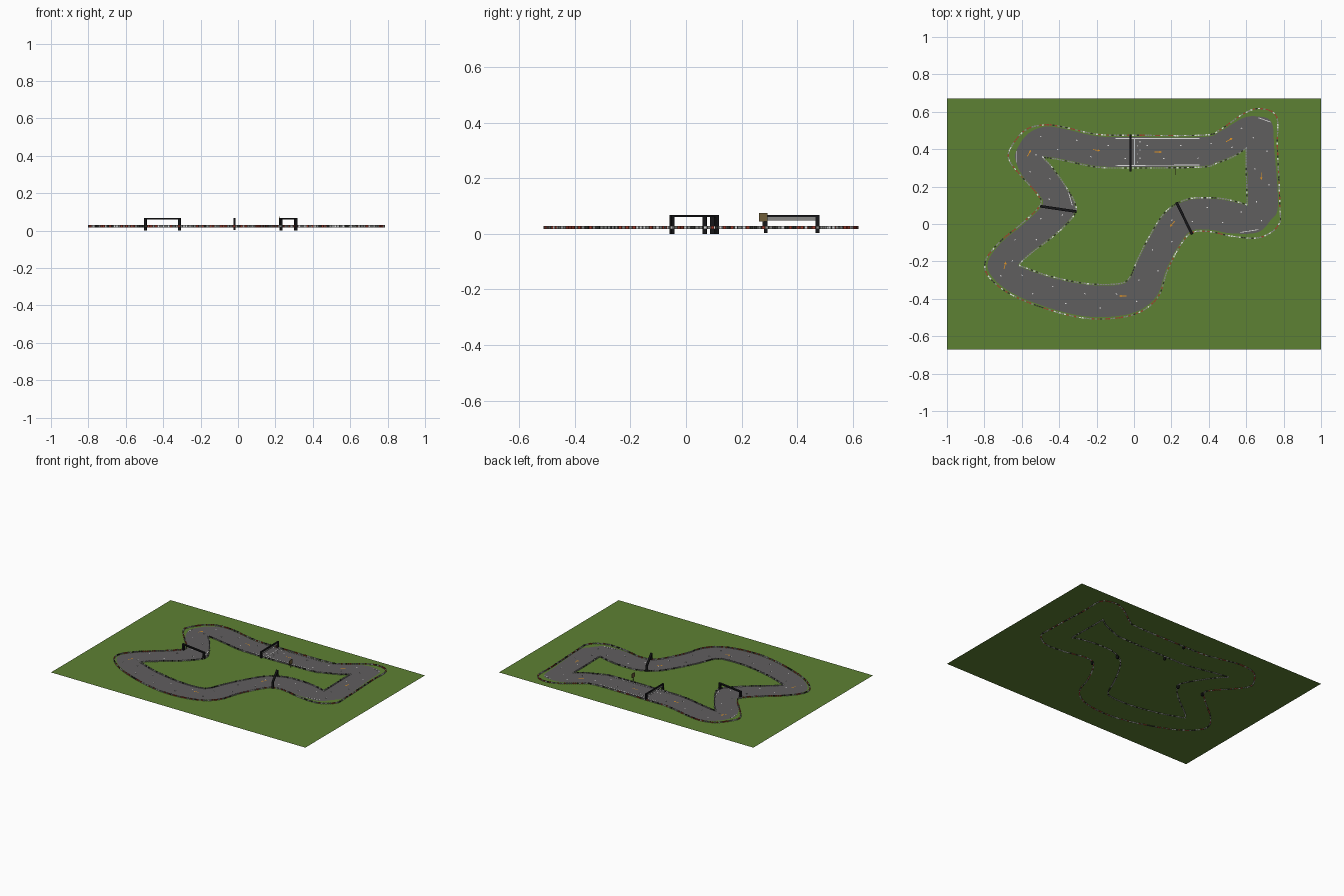
import bpy, bmesh, math, random
from mathutils import Vector, Matrix

random.seed(4)
cube = bpy.data.objects.get("Cube")
if cube:
    bpy.data.objects.remove(cube)

GROUND, ROAD, PAINT = 0.022, 0.0245, 0.026


def material(name, rgb):
    m = bpy.data.materials.new(name)
    m.use_nodes = True
    m.diffuse_color = (*rgb, 1)
    m.node_tree.nodes["Principled BSDF"].inputs["Base Color"].default_value = (*rgb, 1)
    return m


grass = material("grass green", (0.11, 0.22, 0.033))
asphalt = material("asphalt grey", (0.118, 0.112, 0.114))
black = material("gate black", (0.008, 0.008, 0.009))
white = material("paint white", (0.75, 0.75, 0.75))
grey = material("barrier grey", (0.25, 0.25, 0.24))
red = material("kerb red", (0.35, 0.05, 0.03))
dark = material("tyre dark", (0.03, 0.03, 0.025))
orange = material("arrow orange", (0.75, 0.3, 0.02))
brown = material("sign brown", (0.16, 0.11, 0.04))


def make(name, bm, *mats):
    mesh = bpy.data.meshes.new(name)
    bm.to_mesh(mesh)
    bm.free()
    for m in mats:
        mesh.materials.append(m)
    ob = bpy.data.objects.new(name, mesh)
    bpy.context.collection.objects.link(ob)
    return ob


def add_box(bm, centre, size, angle=0, mat=0):
    """Box of the given size, turned about z."""
    m = (Matrix.Translation(centre) @ Matrix.Rotation(angle, 4, "Z")
         @ Matrix.Diagonal((*size, 1)))
    verts = bmesh.ops.create_cube(bm, size=1, matrix=m)["verts"]
    for f in {f for v in verts for f in v.link_faces}:
        f.material_index = mat


def add_plate(bm, points, z):
    bm.faces.new([bm.verts.new((x, y, z)) for x, y in points])


def smooth(points, steps=5):
    """Closed Catmull-Rom curve through the points."""
    out, n = [], len(points)
    for k in range(n):
        a, b, c, d = (points[(k + j) % n] for j in (-1, 0, 1, 2))
        for s in range(steps):
            t = s / steps
            out.append(0.5 * (2 * b + (c - a) * t + (2 * a - 5 * b + 4 * c - d) * t ** 2
                              + (3 * b - a - 3 * c + d) * t ** 3))
    return out


def walk(path, step):
    """Points and headings at even spacing along a closed path."""
    gap = 0
    for a, b in zip(path, path[1:] + path[:1]):
        length = (b - a).length
        if length < 1e-5:
            continue
        d = (b - a) / length
        while gap < length:
            yield a + d * gap, math.atan2(d.y, d.x)
            gap += step
        gap -= length


# Outer and inner road edge at each station, clockwise from the start gate
stations = [
    (-.02, .465, -.02, .305), (.37, .465, .36, .31), (.46, .495, .44, .33),
    (.58, .565, .54, .37), (.66, .575, .6, .41), (.735, .545, .605, .405),
    (.75, .4, .605, .3), (.77, .1, .61, .12), (.73, .02, .605, .1),
    (.66, -.045, .6, .1), (.52, -.05, .5, .125), (.4, -.03, .4, .135),
    (.3, -.04, .28, .125), (.23, -.13, .17, .06), (.17, -.25, .08, -.08),
    (.13, -.37, .02, -.2), (.05, -.45, -.02, -.29), (-.07, -.49, -.08, -.325),
    (-.25, -.495, -.25, -.325), (-.45, -.45, -.45, -.285), (-.65, -.37, -.58, -.24),
    (-.76, -.28, -.615, -.225), (-.78, -.2, -.61, -.205), (-.71, -.1, -.55, -.15),
    (-.59, 0, -.42, -.05), (-.49, .1, -.325, .05), (-.51, .16, -.32, .11),
    (-.59, .25, -.37, .2), (-.63, .33, -.44, .3), (-.63, .39, -.49, .355),
    (-.57, .48, -.48, .36), (-.48, .52, -.43, .355), (-.38, .51, -.35, .34),
    (-.2, .47, -.2, .31)]
runoff = {3: .025, 4: .045, 5: .04, 6: .02, 8: .05, 9: .03, 10: .015,
          21: .015, 22: .015, 28: .035, 29: .035, 30: .025}
outer = [Vector(s[:2]) for s in stations]
inner = [Vector(s[2:]) for s in stations]
across = [(o - i).normalized() for o, i in zip(outer, inner)]

# Ground
bm = bmesh.new()
add_plate(bm, [(-1, -.672), (1, -.672), (1, .672), (-1, .672)], GROUND)
make("ground", bm, grass)

# Road surface
bm = bmesh.new()
so, si = smooth(outer), smooth(inner)
for k in range(len(so)):
    add_plate(bm, [so[k - 1], si[k - 1], si[k], so[k]], ROAD)
make("road", bm, asphalt)

# Barriers of short coloured blocks, red mostly on the wide corners
outer_line = smooth([o + a * runoff.get(k, .01)
                     for k, (o, a) in enumerate(zip(outer, across))])
inner_line = smooth([i - a * .006 for i, a in zip(inner, across)])
for name, line, tints in (("outer_barrier", outer_line, (0, 0, 1, 2, 2, 3)),
                          ("inner_barrier", inner_line, (0, 0, 0, 1, 3))):
    bm = bmesh.new()
    for p, heading in walk(line, .014):
        add_box(bm, (p.x, p.y, .0235), (.011, .007, .011), heading, random.choice(tints))
    make(name, bm, grey, white, red, dark)

# White road markings
bm = bmesh.new()
middle = smooth([(o + i) / 2 for o, i in zip(outer, inner)])
for k, (p, heading) in enumerate(walk(middle, .09)):
    side = Vector((-math.sin(heading), math.cos(heading))) * (.035 if k % 2 else -.035)
    add_box(bm, (p.x + side.x, p.y + side.y, PAINT), (.008, .005, .001), heading)
for a, b in (((.665, .568), (.73, .545)), ((-.627, .39), (-.627, .33)),
             ((-.35, .17), (-.33, .1)), ((.57, -.045), (.665, -.03)),
             ((-.1, .312), (.35, .316)), ((-.1, .457), (.35, .457)),
             ((.003, .31), (.003, .46))):
    a, b = Vector(a), Vector(b)
    d, c = b - a, (a + b) / 2
    add_box(bm, (c.x, c.y, PAINT), (d.length, .004, .001), math.atan2(d.y, d.x))
for k in range(6):
    add_box(bm, (.02 + .012 * (k % 2), .33 + .022 * k, PAINT), (.005, .007, .001))
make("road_markings", bm, white)

# Direction arrows
bm = bmesh.new()
shape = [(-.02, -.002), (.006, -.002), (.006, -.007), (.02, 0),
         (.006, .007), (.006, .002), (-.02, .002)]
for x, y, degrees in ((-.56, .38, 60), (-.2, .395, -10), (.13, .385, 0), (.51, .45, 30),
                      (.68, .255, -90), (.205, 0, -130), (-.06, -.385, 180),
                      (-.69, -.22, 75)):
    turn = Matrix.Rotation(math.radians(degrees), 2)
    add_plate(bm, [Vector((x, y)) + turn @ Vector(p) for p in shape], PAINT + .001)
make("direction_arrows", bm, orange)


# Gates: two posts and a beam
def gate(name, a, b, depth, foot):
    a, b = Vector(a), Vector(b)
    d, c = b - a, (a + b) / 2
    angle = math.atan2(d.y, d.x)
    bm = bmesh.new()
    for p in (a, b):
        add_box(bm, (p.x, p.y, (foot + .068) / 2), (.013, depth, .068 - foot), angle)
    add_box(bm, (c.x, c.y, .064), (d.length + .013, depth, .008), angle)
    make(name, bm, black)


gate("start_gate", (-.018, .287), (-.018, .473), .01, .004)
gate("right_gate", (.23, .11), (.308, -.05), .014, 0)
gate("left_gate", (-.495, .094), (-.313, .067), .014, 0)

# Start banner hanging below the beam
bm = bmesh.new()
add_box(bm, (-.018, .38, .054), (.004, .173, .012))
make("start_banner", bm, grey)

# Roadside sign
bm = bmesh.new()
add_box(bm, (.22, .278, .06), (.004, .03, .03))
make("sign_board", bm, brown)
bm = bmesh.new()
add_box(bm, (.22, .278, .034), (.004, .005, .024))
make("sign_post", bm, dark)
